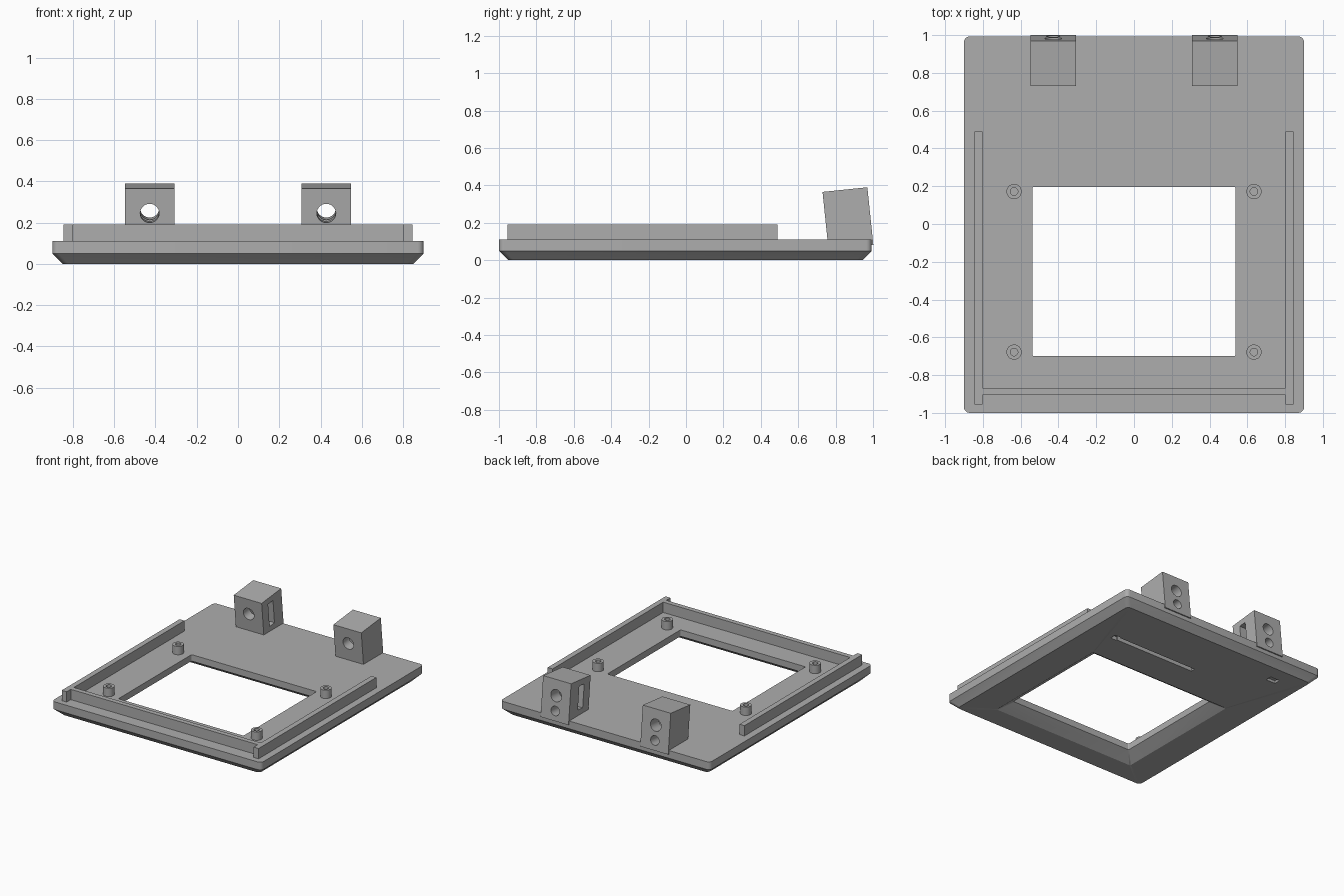
import bpy, bmesh
from math import sin, cos, pi, radians
from mathutils import Matrix, Vector

if "Cube" in bpy.data.objects:
    bpy.data.objects.remove(bpy.data.objects["Cube"])

grey = bpy.data.materials.new("plain grey")
grey.use_nodes = True
COLOUR = (0.42, 0.42, 0.42, 1)
grey.diffuse_color = COLOUR
grey.node_tree.nodes["Principled BSDF"].inputs["Base Color"].default_value = COLOUR


def finish(name, bm):
    bmesh.ops.recalc_face_normals(bm, faces=bm.faces)
    mesh = bpy.data.meshes.new(name)
    bm.to_mesh(mesh)
    bm.free()
    mesh.materials.append(grey)
    obj = bpy.data.objects.new(name, mesh)
    bpy.context.scene.collection.objects.link(obj)
    return obj


def rounded_rect(x0, x1, y0, y1, z, r, steps=5):
    """Outline of a rectangle with rounded corners."""
    corners = [(x1 - r, y1 - r), (x0 + r, y1 - r), (x0 + r, y0 + r), (x1 - r, y0 + r)]
    return [(cx + r * cos(a), cy + r * sin(a), z)
            for q, (cx, cy) in enumerate(corners)
            for a in [(q + i / steps) * pi / 2 for i in range(steps + 1)]]


def circle(x, y, z, r, n=32):
    return [(x + r * cos(2 * pi * i / n), y + r * sin(2 * pi * i / n), z) for i in range(n)]


def ring_loft(name, sections):
    """Skin a closed loop of matching outlines, leaving a hole in the middle."""
    bm = bmesh.new()
    rows = [[bm.verts.new(p) for p in s] for s in sections]
    for k, a in enumerate(rows):
        b = rows[(k + 1) % len(rows)]
        for i in range(len(a)):
            j = (i + 1) % len(a)
            bm.faces.new((a[i], a[j], b[j], b[i]))
    return finish(name, bm)


def box(name, x0, x1, y0, y1, z0, z1):
    bm = bmesh.new()
    size = Matrix.Diagonal((x1 - x0, y1 - y0, z1 - z0, 1))
    mid = Matrix.Translation(((x0 + x1) / 2, (y0 + y1) / 2, (z0 + z1) / 2))
    bmesh.ops.create_cube(bm, size=1, matrix=mid @ size)
    return finish(name, bm)


def rod_y(name, x, z, r, y0, y1):
    """Cylinder running along y."""
    bm = bmesh.new()
    place = Matrix.Translation((x, (y0 + y1) / 2, z)) @ Matrix.Rotation(pi / 2, 4, "X")
    bmesh.ops.create_cone(bm, cap_ends=True, segments=32, radius1=r, radius2=r,
                          depth=y1 - y0, matrix=place)
    return finish(name, bm)


def cut(obj, cutters):
    for c in cutters:
        c.hide_render = True
        mod = obj.modifiers.new("cut", "BOOLEAN")
        mod.operation, mod.solver, mod.object = "DIFFERENCE", "EXACT", c
    bpy.context.view_layer.update()
    graph = bpy.context.evaluated_depsgraph_get()
    mesh = bpy.data.meshes.new_from_object(obj.evaluated_get(graph))
    obj.modifiers.clear()
    obj.data = mesh
    for c in cutters:
        bpy.data.objects.remove(c)


# Base plate: chamfered underside, window flared towards the bottom
TOP, MID, WALL_TOP = 0.11, 0.05, 0.19
BACK = 0.993


def outer(z, d):
    return rounded_rect(-0.9 + d, 0.9 - d, -1 + d, BACK - d, z, 0.03)


def window(z, d):
    return rounded_rect(-0.537 - d, 0.537 + d, -0.7 - d, 0.197 + d, z, 0.008)


plate = ring_loft("base_plate", [outer(0, 0.05), outer(MID, 0), outer(TOP, 0),
                                 window(TOP, 0), window(0.06, 0), window(0, 0.085)])

# Shallow recesses in the underside: long slot with a wider head, small square
cut(plate, [box("slot_cutter", -0.09, 0.65, 0.53, 0.565, -0.05, 0.04),
            box("slot_head_cutter", 0.6, 0.655, 0.522, 0.573, -0.05, 0.03),
            box("square_cutter", -0.66, -0.58, 0.78, 0.83, -0.05, 0.02)])
objects = [plate]

# Raised walls
objects.append(box("front_wall", -0.81, 0.81, -0.905, -0.867, TOP - 0.01, WALL_TOP))
for side, s in (("left", 1), ("right", -1)):
    xa, xb = sorted((s * 0.803, s * 0.845))
    objects.append(box(side + "_wall", xa, xb, -0.955, 0.49, TOP - 0.01, WALL_TOP))

    # Hollow screw posts
    for end, y in (("back", 0.172), ("front", -0.678)):
        x = s * 0.635
        objects.append(ring_loft(f"{side}_{end}_post", [
            circle(x, y, TOP - 0.005, 0.04), circle(x, y, 0.175, 0.04),
            circle(x, y, 0.175, 0.02), circle(x, y, TOP - 0.005, 0.02)]))

    # Leaning hinge block: through hole, lower blind hole, slot on the inner face
    block = box(side + "_hinge_block", -0.12, 0.12, 0, 0.241, -0.31, 0)
    sa, sb = sorted((-s * 0.2, s * 0.06))
    cut(block, [rod_y("hole_cutter", 0, -0.12, 0.046, -0.1, 0.4),
                rod_y("small_hole_cutter", 0, -0.235, 0.036, 0.1, 0.4),
                box("side_slot_cutter", sa, sb, 0.075, 0.135, -0.225, -0.045)])
    block.data.transform(Matrix.Translation(Vector((s * 0.428, 0.73, 0.365)))
                         @ Matrix.Rotation(radians(5.9), 4, "X"))
    objects.append(block)

# Round surfaces smooth, edges crisp
bpy.ops.object.select_all(action="DESELECT")
for obj in objects:
    obj.select_set(True)
bpy.context.view_layer.objects.active = plate
bpy.ops.object.shade_smooth_by_angle(angle=radians(30))
